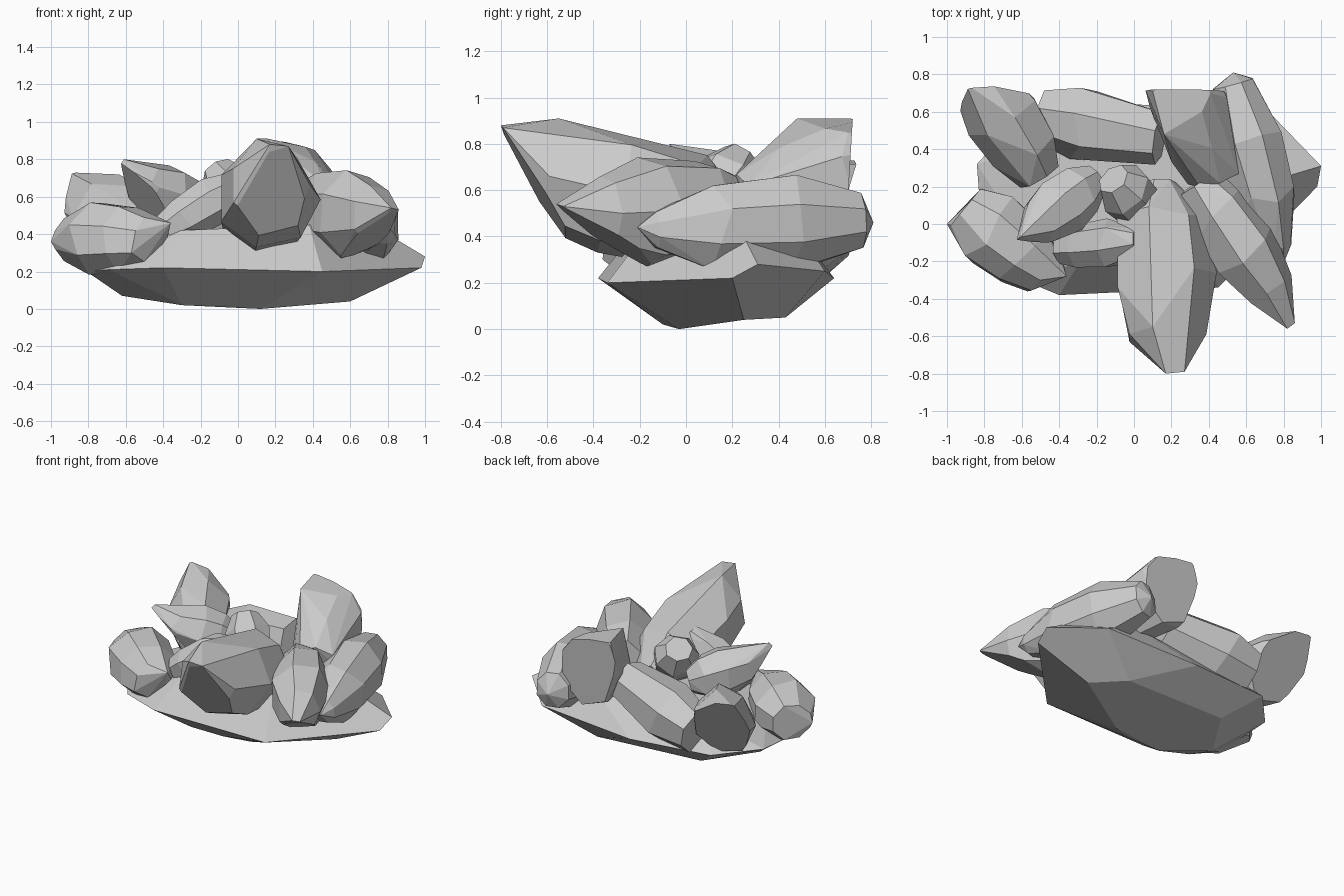
import bpy, bmesh, math, random
from mathutils import Vector

if "Cube" in bpy.data.objects:
    bpy.data.objects.remove(bpy.data.objects["Cube"])

random.seed(7)


def hull(bm, points):
    """Replace the mesh by the convex hull of points."""
    bm.clear()
    for p in points:
        bm.verts.new(p)
    res = bmesh.ops.convex_hull(bm, input=bm.verts[:])
    junk = {g for g in res["geom_interior"] + res["geom_unused"]
            if isinstance(g, bmesh.types.BMVert) and g.is_valid}
    bmesh.ops.delete(bm, geom=list(junk), context='VERTS')


def hull_object(name, points, cuts=()):
    """Convex, flat-faced stone around points, trimmed by (point, normal) planes."""
    bm = bmesh.new()
    hull(bm, points)
    for co, no in cuts:
        bmesh.ops.bisect_plane(bm, geom=bm.verts[:] + bm.edges[:] + bm.faces[:],
                               plane_co=co, plane_no=no, clear_outer=True)
    hull(bm, [v.co.copy() for v in bm.verts])
    bmesh.ops.dissolve_limit(bm, angle_limit=math.radians(8),
                             verts=bm.verts[:], edges=bm.edges[:])
    bmesh.ops.recalc_face_normals(bm, faces=bm.faces[:])
    me = bpy.data.meshes.new(name)
    bm.to_mesh(me)
    bm.free()
    ob = bpy.data.objects.new(name, me)
    bpy.context.collection.objects.link(ob)


def crystal(name, a, b, w, h, end=0.6, start=0.5, tips=(), cuts=(), sides=7):
    """Faceted spindle from a to b; w/h are half width and half height."""
    a, b = Vector(a), Vector(b)
    axis = (b - a).normalized()
    side = axis.cross(Vector((0, 0, 1))).normalized()
    up = side.cross(axis)
    rings = [(0, start), (0.28, 0.92), (0.65, 1.02), (1, end)]
    pts = [Vector(t) for t in tips]
    for i, (t, s) in enumerate(rings):
        for k in range(sides):
            ang = 2 * math.pi * (k + 0.5) / sides
            r = s * random.uniform(0.98, 1.06)
            c = a.lerp(b, t + (random.uniform(-0.07, 0.07) if 0 < i < 3 else 0))
            pts.append(c + side * (w * r * math.cos(ang)) + up * (h * r * math.sin(ang)))
    hull_object(name, pts, cuts)


# broad base boulder: underside, rim and crown
hull_object("base_boulder", [
    (-0.62, 0.05, 0.07), (-0.3, -0.1, 0.02), (-0.05, -0.1, 0.02), (0.12, -0.03, 0),
    (0.6, 0.25, 0.04), (0.4, 0.43, 0.05), (-0.4, 0.4, 0.08),
    (-0.84, 0.32, 0.25), (-0.81, -0.09, 0.2), (-0.69, -0.26, 0.21), (-0.4, -0.38, 0.22),
    (-0.1, -0.39, 0.22), (0.45, -0.34, 0.2), (0.98, 0.2, 0.22), (1.0, 0.31, 0.28),
    (0.72, 0.6, 0.25), (0.0, 0.64, 0.22), (-0.6, 0.58, 0.24),
    (-0.6, -0.05, 0.34), (-0.3, -0.22, 0.42), (0.38, -0.15, 0.45), (0.8, 0.25, 0.4),
    (0.4, 0.48, 0.43), (-0.5, 0.42, 0.4)])

# outer ring of crystals, most with slanting cut ends
crystal("front_crystal", (0.13, 0.22, 0.47), (0.17, -0.6, 0.66), 0.27, 0.27,
        end=0.8, start=0.35, tips=[(0.17, -0.8, 0.88), (0.27, -0.79, 0.87), (0.1, -0.55, 0.91)],
        cuts=[((0.2, -0.8, 0.87), (0.12, -0.85, -0.52))])
crystal("front_right_crystal", (0.34, 0.22, 0.53), (0.73, -0.35, 0.5), 0.19, 0.23,
        end=0.72, start=0.6, tips=[(0.82, -0.56, 0.54), (0.86, -0.53, 0.53)],
        cuts=[((0.84, -0.55, 0.53), (0.27, -0.39, -0.88))])
crystal("right_crystal", (0.77, -0.13, 0.43), (0.53, 0.75, 0.47), 0.19, 0.21,
        end=0.62, start=0.4, tips=[(0.8, -0.21, 0.44), (0.53, 0.81, 0.46)], sides=8)
crystal("back_right_crystal", (0.42, 0.25, 0.52), (0.24, 0.86, 0.7), 0.2, 0.24,
        end=0.82, start=0.65, tips=[(0.06, 0.72, 0.78), (0.1, 0.71, 0.91), (0.16, 0.48, 0.91),
                                    (0.41, 0.7, 0.85), (0.56, 0.27, 0.62)],
        cuts=[((0.2, 0.72, 0.9), (0, 1, -0.06))])
crystal("back_crystal", (0.14, 0.46, 0.53), (-0.49, 0.58, 0.38), 0.19, 0.2,
        end=0.75, start=0.75)
crystal("back_left_crystal", (-0.5, 0.26, 0.42), (-0.82, 0.78, 0.53), 0.2, 0.23,
        end=0.8, start=0.6, tips=[(-0.94, 0.75, 0.66), (-0.9, 0.75, 0.73)],
        cuts=[((-0.75, 0.74, 0.72), (-0.12, 0.85, -0.45))])
crystal("left_crystal", (-0.47, -0.26, 0.37), (-0.9, 0.09, 0.37), 0.21, 0.2,
        end=0.62, start=0.62, tips=[(-1.0, 0.0, 0.36), (-0.57, -0.36, 0.3), (-0.36, -0.28, 0.46)],
        sides=8)

# small inner crystals
crystal("inner_left_crystal", (-0.2, 0.25, 0.54), (-0.5, 0.01, 0.65), 0.16, 0.16,
        end=0.8, tips=[(-0.63, -0.09, 0.77), (-0.61, -0.07, 0.8), (-0.46, -0.1, 0.68)],
        cuts=[((-0.62, -0.08, 0.77), (-0.5, -0.55, -0.6))])
crystal("inner_upright_crystal", (0.06, 0.06, 0.5), (-0.11, 0.24, 0.74), 0.15, 0.14,
        end=0.6)
crystal("inner_front_crystal", (-0.39, -0.13, 0.42), (0.03, -0.09, 0.68), 0.13, 0.13,
        end=0.55, start=0.65)
